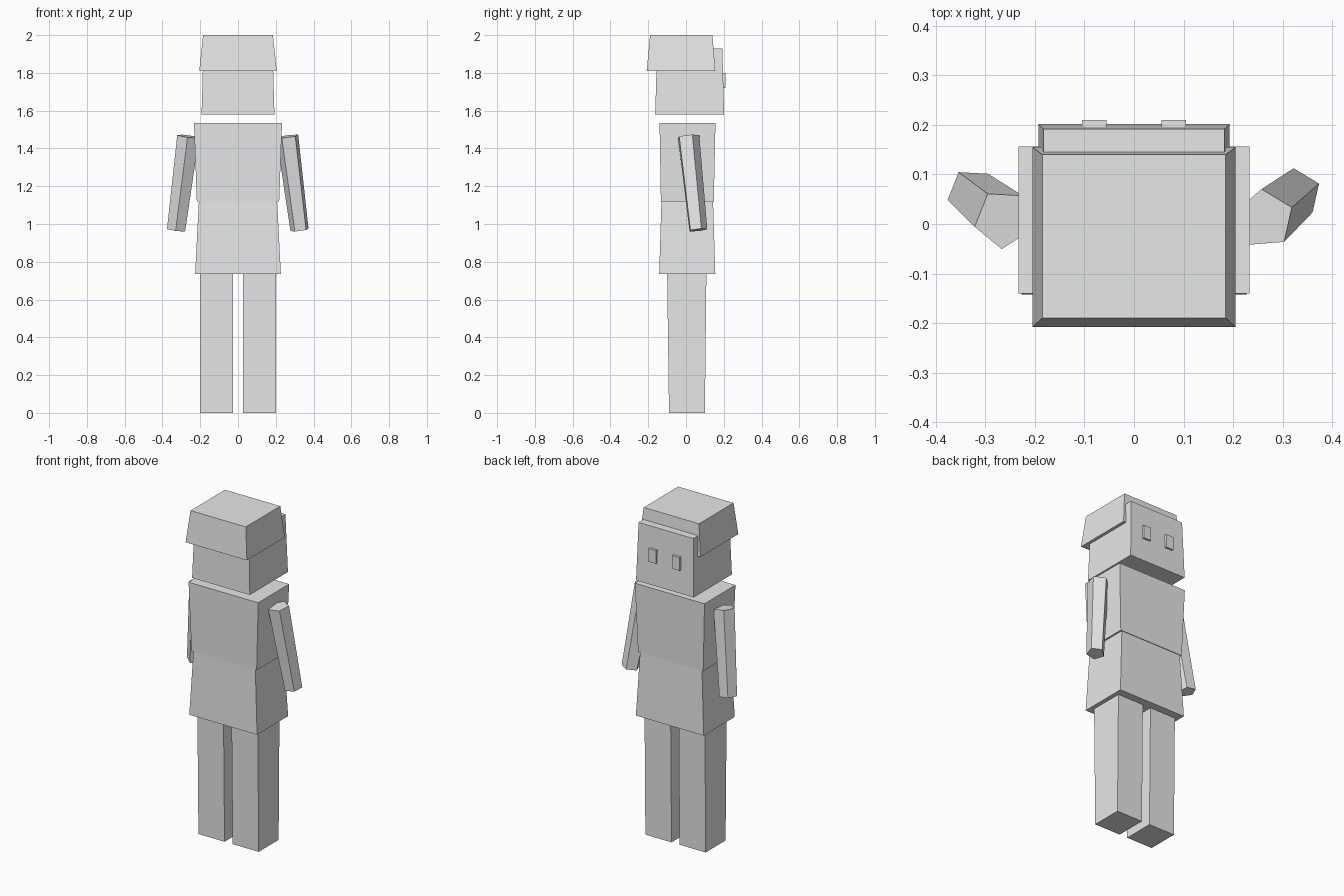
import bpy
import bmesh
from math import cos, sin, radians
from mathutils import Vector

if "Cube" in bpy.data.objects:
    bpy.data.objects.remove(bpy.data.objects["Cube"], do_unlink=True)

# One plain grey for the whole figure
GREY = (0.8, 0.8, 0.8, 1.0)
grey = bpy.data.materials.new("light_grey")
grey.use_nodes = True
grey.diffuse_color = GREY
grey.node_tree.nodes["Principled BSDF"].inputs["Base Color"].default_value = GREY


def loft(name, lower, upper):
    """Solid between two rings with the same number of corners."""
    bm = bmesh.new()
    low = [bm.verts.new(p) for p in lower]
    top = [bm.verts.new(p) for p in upper]
    bm.faces.new(low[::-1])
    bm.faces.new(top)
    for i in range(len(low)):
        j = (i + 1) % len(low)
        bm.faces.new((low[i], low[j], top[j], top[i]))
    bmesh.ops.recalc_face_normals(bm, faces=bm.faces)
    mesh = bpy.data.meshes.new(name)
    bm.to_mesh(mesh)
    bm.free()
    mesh.materials.append(grey)
    obj = bpy.data.objects.new(name, mesh)
    bpy.context.collection.objects.link(obj)
    return obj


def rectangle(x0, x1, y0, y1, z):
    return [(x0, y0, z), (x1, y0, z), (x1, y1, z), (x0, y1, z)]


def block(name, z0, base, z1, top):
    """Tapered box; base and top are x0, x1, y0, y1."""
    return loft(name, rectangle(*base, z0), rectangle(*top, z1))


def arm(name, side, turn):
    """Tapering five-sided arm, its ends square to its slanted axis."""
    shoulder = Vector((0.263 * side, 0.01, 1.464))
    hand = Vector((0.327 * side, 0.062, 0.968))
    tilt = Vector((0, 0, 1)).rotation_difference(shoulder - hand)

    def ring(center, radius):
        angles = [radians(turn + 72 * i) for i in range(5)]
        return [center + tilt @ Vector((radius * cos(a), radius * sin(a), 0))
                for a in angles]

    return loft(name, ring(hand, 0.051), ring(shoulder, 0.061))


# Head and hair
block("head", 1.58, (-0.193, 0.193, -0.163, 0.202),
      1.93, (-0.183, 0.183, -0.153, 0.192))
block("hair", 1.81, (-0.205, 0.205, -0.208, 0.155),
      2.0, (-0.185, 0.185, -0.19, 0.14))

# Torso and flared skirt of the shirt
block("upper_torso", 1.12, (-0.218, 0.218, -0.133, 0.147),
      1.535, (-0.233, 0.233, -0.14, 0.156))
block("lower_torso", 0.735, (-0.227, 0.227, -0.142, 0.155),
      1.125, (-0.207, 0.207, -0.13, 0.143))

# Eyes, legs and arms
for label, side, turn in (("left", 1, 23), ("right", -1, 50.5)):
    x0, x1 = sorted((0.055 * side, 0.105 * side))
    eye = (x0, x1, 0.185, 0.21)
    block(label + "_eye", 1.72, eye, 1.8, eye)
    x0, x1 = sorted((0.027 * side, 0.202 * side))
    block(label + "_leg", 0, (x0, x1, -0.09, 0.1),
          0.75, (x0, x1, -0.1, 0.108))
    arm(label + "_arm", side, turn)
